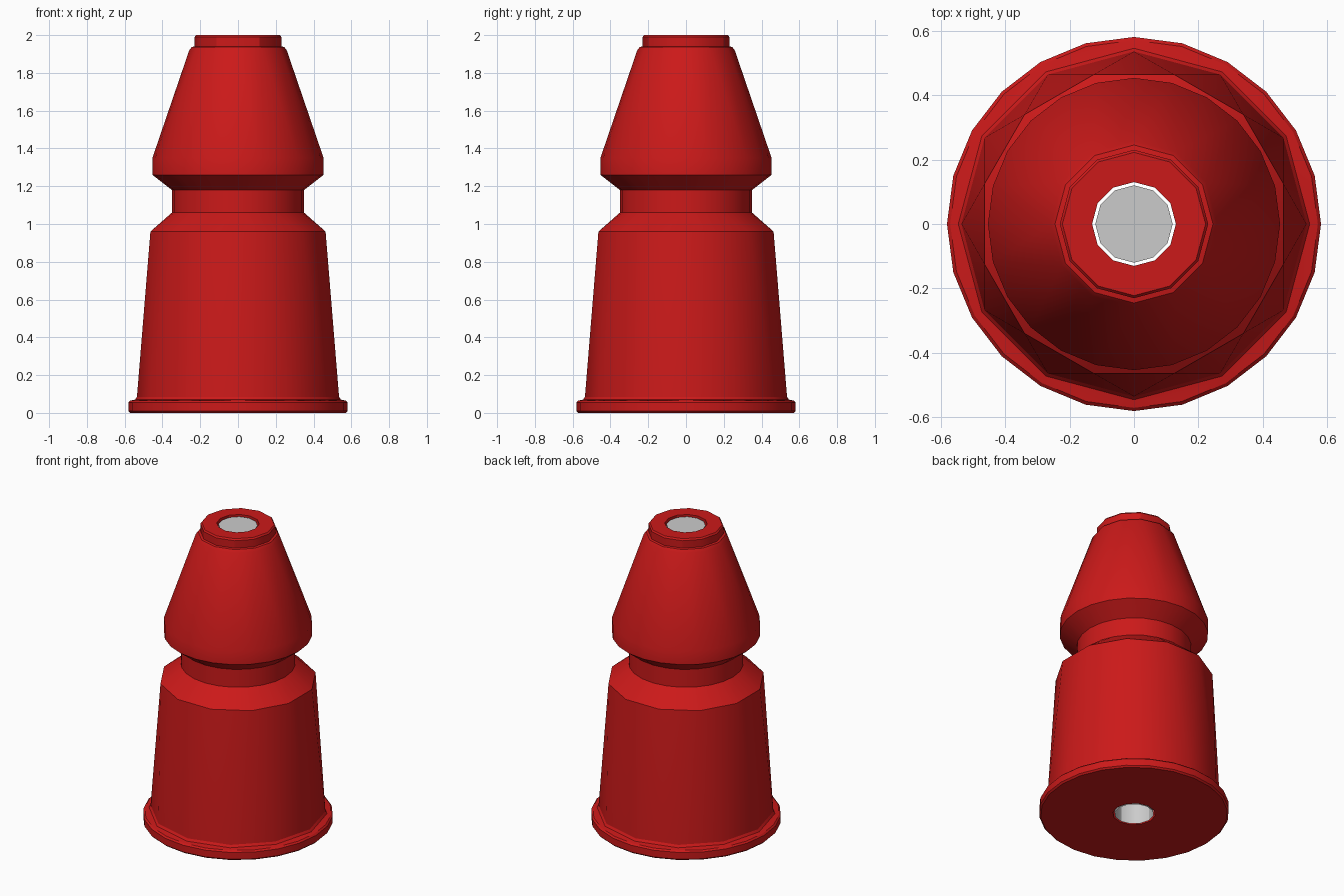
import bpy, bmesh, math

if "Cube" in bpy.data.objects:
    bpy.data.objects.remove(bpy.data.objects["Cube"])

def material(name, rgb):
    m = bpy.data.materials.new(name)
    m.diffuse_color = (*rgb, 1)
    m.use_nodes = True
    m.node_tree.nodes["Principled BSDF"].inputs["Base Color"].default_value = m.diffuse_color
    return m

def stitch(bm, a, b, oa, ob):
    """Join two rings of vertices, with triangles where the counts or offsets differ."""
    n, m = len(a), len(b)
    if n == m and oa == ob:
        for i in range(n):
            bm.faces.new((a[i], a[(i + 1) % n], b[(i + 1) % n], b[i]))
        return
    i = j = 0
    while i < n or j < m:
        mid_a = oa + (i + 0.5) * 360 / n
        mid_b = ob + (j + 0.5) * 360 / m
        if j >= m or (i < n and mid_a <= mid_b):
            bm.faces.new((a[i % n], a[(i + 1) % n], b[j % m]))
            i += 1
        else:
            bm.faces.new((a[i % n], b[(j + 1) % m], b[j % m]))
            j += 1

def turned(name, profile, closed=False, cap=False, mat=None):
    """Profile entries: radius, height, number of sides, angular offset."""
    bm = bmesh.new()
    rings = []
    for r, z, n, off in profile:
        angles = [math.radians(off + 360 * k / n) for k in range(n)]
        rings.append([bm.verts.new((r * math.cos(t), r * math.sin(t), z)) for t in angles])
    count = len(rings)
    for k in range(count if closed else count - 1):
        q = (k + 1) % count
        stitch(bm, rings[k], rings[q], profile[k][3], profile[q][3])
    if cap:
        bm.faces.new(rings[-1])
    bmesh.ops.recalc_face_normals(bm, faces=bm.faces)
    me = bpy.data.meshes.new(name)
    bm.to_mesh(me)
    bm.free()
    ob = bpy.data.objects.new(name, me)
    bpy.context.collection.objects.link(ob)
    if mat:
        me.materials.append(mat)
    bpy.ops.object.select_all(action='DESELECT')
    ob.select_set(True)
    bpy.context.view_layer.objects.active = ob
    bpy.ops.object.shade_smooth_by_angle(angle=math.radians(30))
    return ob

red = material("red", (0.6, 0.01, 0.01))

# Red housing: flange, tapered body, neck, cone, collar and through hole
turned("housing", [
    (0.13, 0.0, 12, 0),
    (0.57, 0.0, 24, 0), (0.58, 0.01, 24, 0), (0.58, 0.055, 24, 0), (0.57, 0.065, 24, 0),
    (0.545, 0.07, 12, 0), (0.535, 0.085, 12, 0),
    (0.48, 0.96, 12, 15),
    (0.35, 1.06, 24, 0), (0.35, 1.18, 24, 0),
    (0.453, 1.26, 24, 0), (0.453, 1.35, 24, 0),
    (0.258, 1.92, 12, 0), (0.245, 1.937, 12, 0), (0.23, 1.94, 12, 0),
    (0.23, 1.99, 12, 0), (0.222, 2.0, 12, 0), (0.13, 2.0, 12, 0),
], closed=True, mat=red)

# Grey core tube, closed at the top
turned("core", [(0.12, 0.0, 12, 0), (0.12, 1.99, 12, 0)], cap=True)
